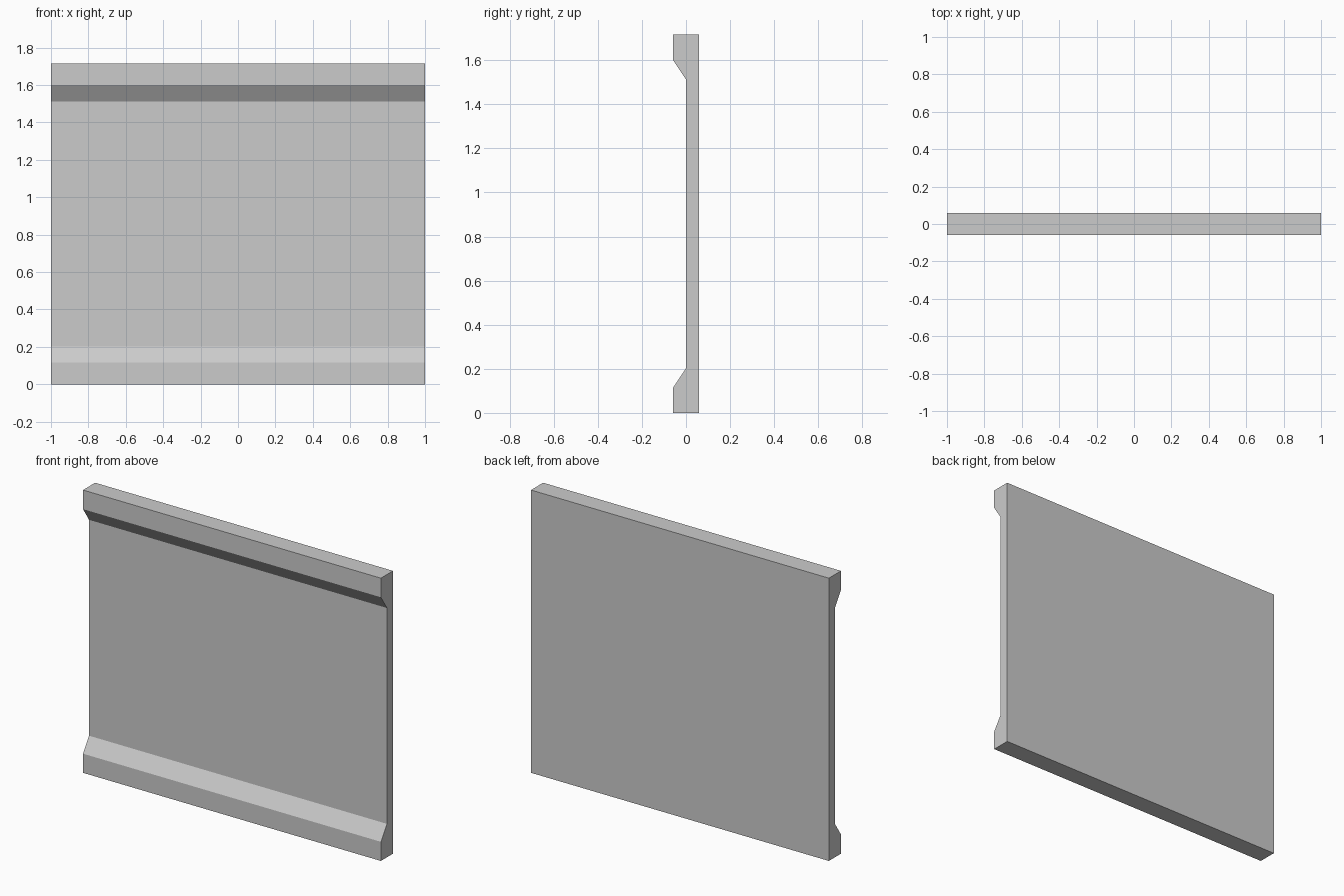
import bpy, bmesh

if "Cube" in bpy.data.objects:
    bpy.data.objects.remove(bpy.data.objects["Cube"])

HALF_LENGTH = 1.0
HEIGHT = 1.716
HALF_DEPTH = 0.058

# Side profile (y, z): lower half of the front, then mirrored for the upper half
lower = [(-HALF_DEPTH, 0.0), (-HALF_DEPTH, 0.116), (0.0, 0.203)]
upper = [(y, HEIGHT - z) for y, z in reversed(lower)]
back = [(HALF_DEPTH, HEIGHT), (HALF_DEPTH, 0.0)]
profile = lower + upper + back

# Extrude the profile along x into a straight wall panel
bm = bmesh.new()
end = bm.faces.new([bm.verts.new((-HALF_LENGTH, y, z)) for y, z in profile])
result = bmesh.ops.extrude_face_region(bm, geom=[end], use_keep_orig=True)
moved = [g for g in result["geom"] if isinstance(g, bmesh.types.BMVert)]
bmesh.ops.translate(bm, verts=moved, vec=(2 * HALF_LENGTH, 0, 0))
bmesh.ops.recalc_face_normals(bm, faces=bm.faces[:])

mesh = bpy.data.meshes.new("wall_panel")
bm.to_mesh(mesh)
bm.free()
panel = bpy.data.objects.new("wall_panel", mesh)
bpy.context.collection.objects.link(panel)
